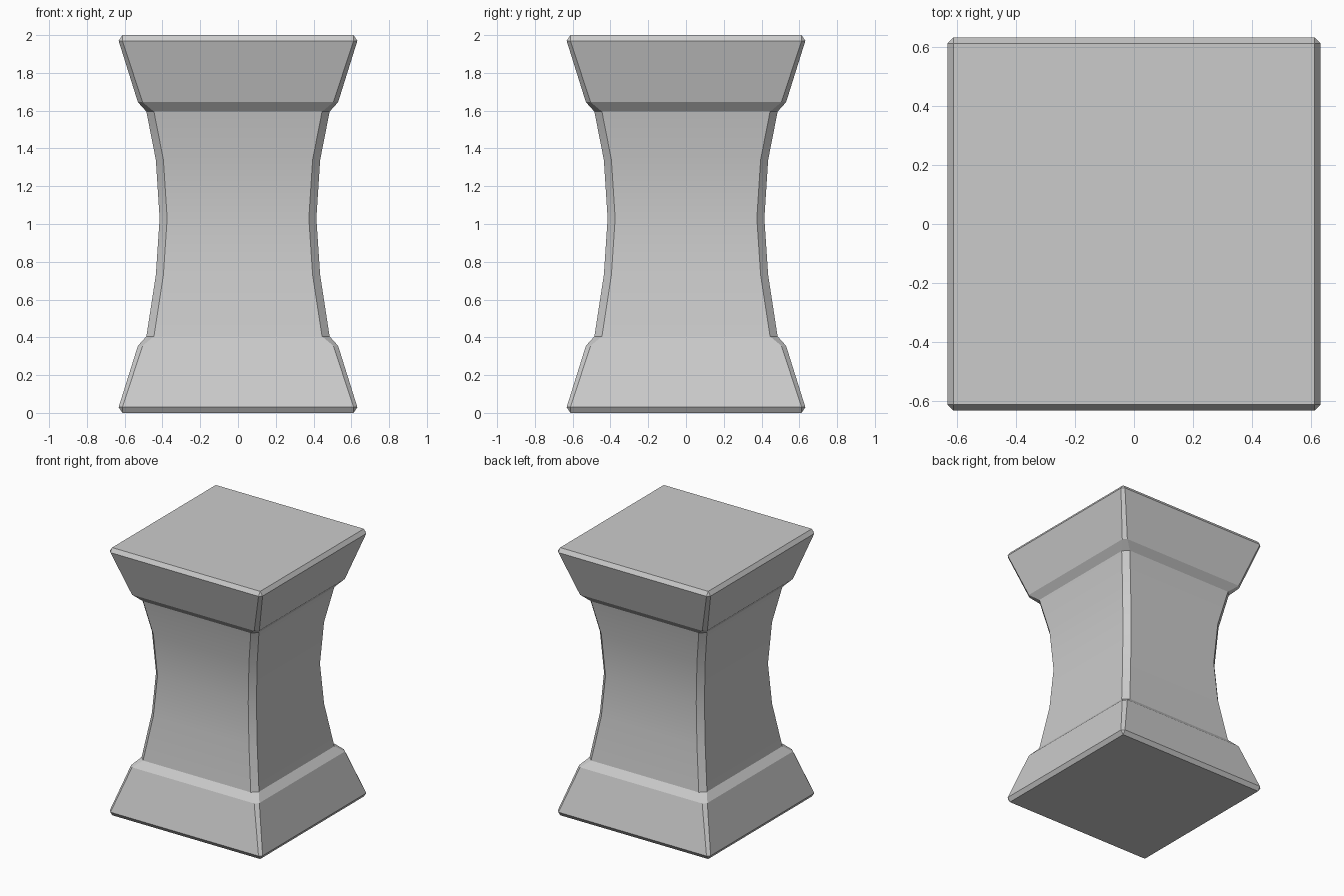
import bpy, bmesh, math

if "Cube" in bpy.data.objects:
    bpy.data.objects.remove(bpy.data.objects["Cube"])

# Height, half width, corner chamfer for every ring of the pedestal
BASE = [(0.0, 0.612, 0.0), (0.03, 0.632, 0.02), (0.355, 0.53, 0.025), (0.405, 0.485, 0.04)]
CAPITAL = [(2.0 - z, h, c) for z, h, c in reversed(BASE)]
SHAFT = [(0.73, 0.435, 0.04), (1.03, 0.415, 0.04), (1.34, 0.435, 0.04)]


def ring(bm, z, h, c):
    """Chamfered square cross-section."""
    k = h - c
    pts = [(k, -h), (h, -k), (h, k), (k, h), (-k, h), (-h, k), (-h, -k), (-k, -h)]
    return [bm.verts.new((x, y, z)) for x, y in pts]


def loft(name, sections):
    bm = bmesh.new()
    rings = [ring(bm, *s) for s in sections]
    for a, b in zip(rings, rings[1:]):
        for i in range(8):
            j = (i + 1) % 8
            bm.faces.new((a[i], a[j], b[j], b[i]))
    bm.faces.new(rings[0][::-1])
    bm.faces.new(rings[-1])
    # Sharp square corners on the end faces
    bmesh.ops.remove_doubles(bm, verts=bm.verts[:], dist=0.0005)
    bmesh.ops.recalc_face_normals(bm, faces=bm.faces[:])
    mesh = bpy.data.meshes.new(name)
    bm.to_mesh(mesh)
    bm.free()
    obj = bpy.data.objects.new(name, mesh)
    bpy.context.collection.objects.link(obj)
    return obj


# Pedestal: flared base, waisted shaft and flared capital in one skin
pedestal = loft("pedestal", BASE + SHAFT + CAPITAL)
bpy.context.view_layer.objects.active = pedestal
pedestal.select_set(True)
bpy.ops.object.shade_smooth_by_angle(angle=math.radians(20))
